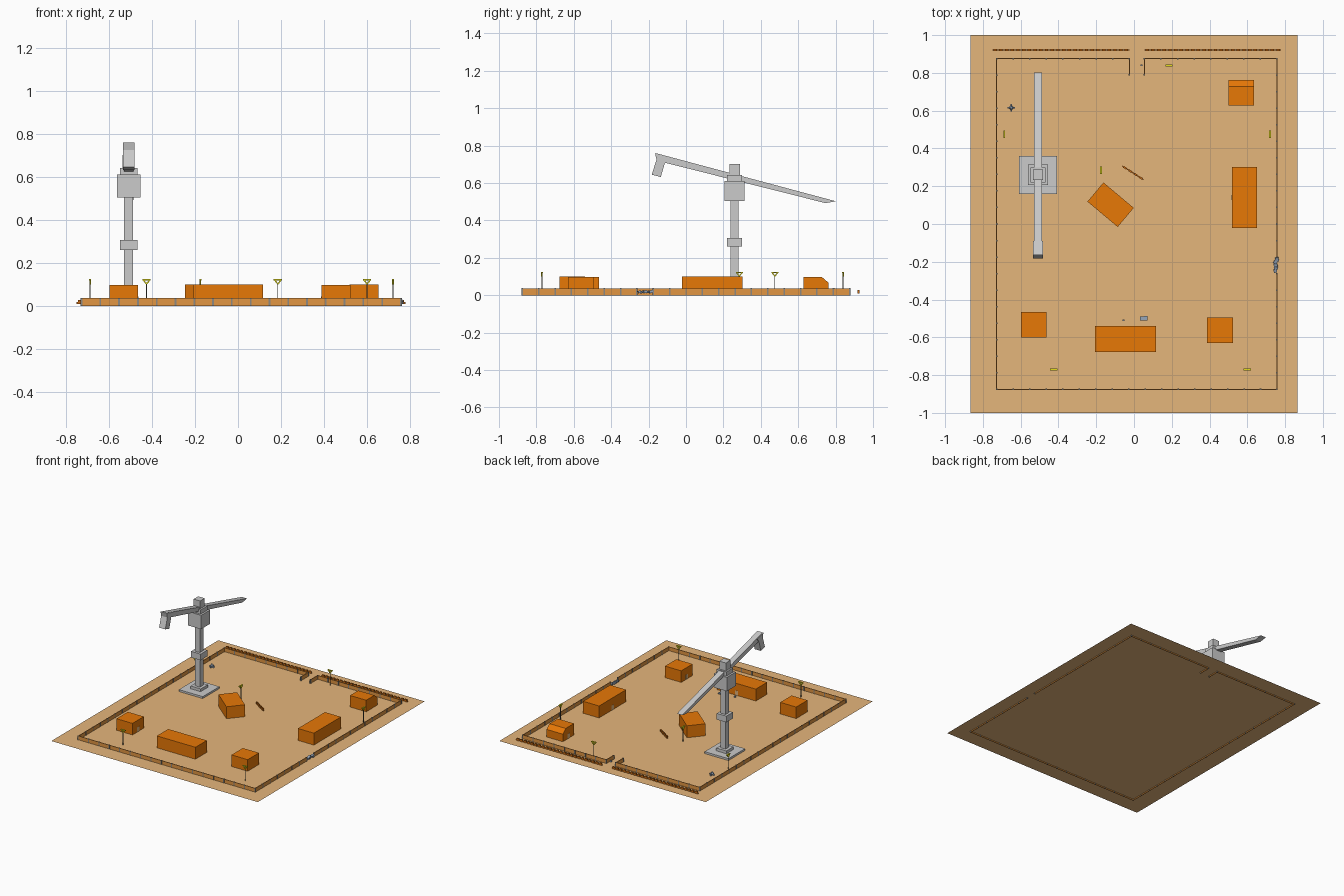
import bpy, bmesh, math, random
from mathutils import Matrix, Vector

if "Cube" in bpy.data.objects:
    bpy.data.objects.remove(bpy.data.objects["Cube"])

random.seed(4)
G = 0.008       # ground level
B = G + 0.0015  # underside of parts resting on the ground


def material(name, r, g, b):
    lin = [((c / 255 + 0.055) / 1.055) ** 2.4 for c in (r, g, b)]
    m = bpy.data.materials.new(name)
    m.diffuse_color = (*lin, 1)
    m.use_nodes = True
    m.node_tree.nodes["Principled BSDF"].inputs["Base Color"].default_value = m.diffuse_color
    return m


SAND = material("sand", 229, 182, 123)
ORANGE = material("orange_building", 231, 120, 6)
WALL = material("wall_tan", 226, 150, 66)
GREY = material("crane_grey", 203, 203, 203)
POST = material("post_grey", 140, 137, 130)
BROWN = material("stake_brown", 200, 106, 18)
DARK = material("pole_grey", 105, 105, 92)
YELLOW = material("lamp_yellow", 240, 232, 30)
STEEL = material("blue_grey", 150, 166, 186)


def finish(bm, name, mat):
    bmesh.ops.recalc_face_normals(bm, faces=bm.faces)
    me = bpy.data.meshes.new(name)
    bm.to_mesh(me)
    bm.free()
    me.materials.append(mat)
    ob = bpy.data.objects.new(name, me)
    bpy.context.collection.objects.link(ob)
    return ob


def add_box(bm, lo, hi, mat=Matrix.Identity(4)):
    lo, hi = Vector(lo), Vector(hi)
    m = mat @ Matrix.Translation((lo + hi) / 2) @ Matrix.Diagonal((*(hi - lo), 1))
    bmesh.ops.create_cube(bm, size=1, matrix=m)


def box(name, lo, hi, mat):
    bm = bmesh.new()
    add_box(bm, lo, hi)
    return finish(bm, name, mat)


def prism_x(name, profile, x, half, mat):
    """Extrude a y,z profile along x."""
    bm = bmesh.new()
    f = bm.faces.new([bm.verts.new((x - half, y, z)) for y, z in profile])
    r = bmesh.ops.extrude_face_region(bm, geom=[f])
    vs = [v for v in r["geom"] if isinstance(v, bmesh.types.BMVert)]
    bmesh.ops.translate(bm, verts=vs, vec=(2 * half, 0, 0))
    bm.faces.new(list(f.verts)) if not f.is_valid else None
    return finish(bm, name, mat)


def frame(x, y, angle=0):
    return Matrix.Translation((x, y, 0)) @ Matrix.Rotation(angle, 4, "Z")


def line_frame(a, b):
    d = Vector(b) - Vector(a)
    return d.length, frame(a[0], a[1], math.atan2(d.y, d.x))


# ground: one thin sheet
bm = bmesh.new()
bmesh.ops.create_grid(bm, x_segments=1, y_segments=1, size=1,
                      matrix=Matrix.Translation((0, 0, G)) @ Matrix.Diagonal((0.866, 1, 1, 1)))
finish(bm, "ground", SAND)


# perimeter walls: panels with grey posts between them
def wall(name, a, b, count, skip=()):
    length, m = line_frame(a, b)
    step = length / count
    panels, posts = bmesh.new(), bmesh.new()
    for i in range(count):
        if i not in skip:
            add_box(panels, (i * step, -0.0025, 0), ((i + 1) * step, 0.0025, 0.037), m)
    for i in range(count + 1):
        add_box(posts, (i * step - 0.004, -0.004, 0), (i * step + 0.004, 0.004, 0.038), m)
    finish(panels, name + "_panels", WALL)
    finish(posts, name + "_posts", POST)


L, R, Y, GL, GR = -0.727, 0.757, 0.875, -0.025, 0.055
wall("front_wall", (L, -Y), (R, -Y), 17)
wall("left_wall", (L, -Y), (L, Y), 20)
wall("right_wall", (R, -Y), (R, Y), 20, skip=(7,))  # breached panel
wall("back_wall_left", (L, Y), (GL, Y), 8)
wall("back_wall_right", (GR, Y), (R, Y), 8)
wall("gate_return_left", (GL, Y), (GL, 0.79), 1)
wall("gate_return_right", (GR, Y), (GR, 0.79), 1)


# stake barricades
def barricade(name, a, b):
    length, m = line_frame(a, b)
    n = round(length / 0.03)
    bm = bmesh.new()
    add_box(bm, (0, -0.003, 0.01), (length, 0.003, 0.018), m)
    for i in range(n):
        x = (i + 0.5) * length / n
        add_box(bm, (x - 0.009, -0.005, B), (x + 0.009, 0.005, 0.027), m)
    finish(bm, name, BROWN)


barricade("barricade_left", (-0.75, 0.922), (-0.025, 0.922))
barricade("barricade_right", (0.055, 0.922), (0.778, 0.922))
barricade("barricade_middle", (-0.062, 0.307), (0.05, 0.235))


# buildings with small doorways
def building(name, x, y, sx, sy, h, angle=0, door=None):
    m = frame(x, y, angle)
    bm = bmesh.new()
    add_box(bm, (-sx / 2, -sy / 2, B), (sx / 2, sy / 2, h), m)
    finish(bm, name, ORANGE)
    if door:
        dx, dy = door
        cx, cy = dx * sx / 2, dy * sy / 2
        hx, hy = (0.001, 0.014) if dx else (0.014, 0.001)
        bm = bmesh.new()
        add_box(bm, (cx - hx, cy - hy, B), (cx + hx, cy + hy, 0.045), m)
        finish(bm, name + "_door", SAND)


building("right_hall", 0.585, 0.14, 0.134, 0.324, 0.1, door=(-1, 0))
building("centre_hut", -0.124, 0.102, 0.209, 0.132, 0.1, math.radians(-40))
building("left_hut", -0.531, -0.534, 0.134, 0.136, 0.097, door=(1, 0))
building("front_hall", -0.045, -0.609, 0.324, 0.136, 0.1, door=(0, 1))
building("right_hut", 0.455, -0.563, 0.136, 0.136, 0.097, door=(-1, 0))
prism_x("gate_hut", [(0.628, B), (0.762, B), (0.762, 0.067), (0.727, 0.097), (0.628, 0.097)],
        0.568, 0.068, ORANGE)
box("gate_hut_door", (0.499, 0.68, B), (0.501, 0.708, 0.045), SAND)

# crane tower: stacked square sections
CX, CY = -0.508, 0.26
for name, w, z0, z1 in [("crane_slab", 0.2, B, 0.024), ("crane_foot", 0.085, 0.024, 0.045),
                        ("crane_mast", 0.042, 0.045, 0.505), ("crane_collar", 0.08, 0.26, 0.307),
                        ("crane_cab", 0.108, 0.505, 0.61), ("crane_turntable", 0.08, 0.61, 0.642),
                        ("crane_cap", 0.055, 0.642, 0.702)]:
    box(name, (CX - w / 2, CY - w / 2, z0), (CX + w / 2, CY + w / 2, z1), GREY)
# crane jib and its hanging counterweight
prism_x("crane_jib", [(-0.162, 0.76), (0.803, 0.502), (0.745, 0.493), (-0.15, 0.718)], CX, 0.022, GREY)
prism_x("crane_counterweight", [(-0.165, 0.759), (-0.09, 0.739), (-0.112, 0.71), (-0.135, 0.632),
                                (-0.183, 0.645), (-0.158, 0.725)], CX, 0.026, GREY)

# lamp posts with V-shaped yellow heads
for i, (x, y, turn) in enumerate([(-0.687, 0.475, 1), (-0.175, 0.285, 1), (0.72, 0.475, 1),
                                  (-0.425, -0.77, 0), (0.185, 0.84, 0), (0.6, -0.77, 0)]):
    m = frame(x, y, turn * math.pi / 2)
    bm = bmesh.new()
    add_box(bm, (-0.002, -0.002, B), (0.002, 0.002, 0.106), m)
    finish(bm, f"lamp_pole_{i}", DARK)
    bm = bmesh.new()
    add_box(bm, (-0.019, -0.005, 0.119), (0.019, 0.005, 0.125), m)
    for s in (-1, 1):
        arm = m @ Matrix.Translation((0, 0, 0.102)) @ Matrix.Rotation(s * math.radians(38), 4, "Y")
        add_box(bm, (-0.003, -0.004, 0), (0.003, 0.004, 0.024), arm)
    finish(bm, f"lamp_head_{i}", YELLOW)

# small walker: body on four splayed legs
bm = bmesh.new()
bmesh.ops.create_cone(bm, cap_ends=True, segments=4, radius1=0.014, radius2=0.006, depth=0.016,
                      matrix=Matrix.Translation((-0.65, 0.615, 0.026)))
for k in range(4):
    add_box(bm, (0.006, -0.004, B), (0.019, 0.004, 0.02), frame(-0.65, 0.615, k * math.pi / 2))
finish(bm, "walker", STEEL)

# cart and loose crates
bm = bmesh.new()
add_box(bm, (0.032, -0.51, B), (0.052, -0.49, 0.024))
add_box(bm, (0.052, -0.512, B), (0.072, -0.488, 0.018))
finish(bm, "cart", STEEL)
box("crate_front", (-0.06, -0.514, B), (-0.05, -0.506, 0.02), STEEL)
box("crate_gate", (0.035, 0.836, B), (0.045, 0.844, 0.02), STEEL)

# rubble filling the wall breach
bm = bmesh.new()
for k in range(5):
    s = random.uniform(0.008, 0.01)
    add_box(bm, (-s, -s, 0), (s, s, s * 1.5),
            Matrix.Translation((R - 0.004 + random.uniform(-0.006, 0.006), -0.247 + k * 0.0155, 0.012))
            @ Matrix.Rotation(random.uniform(0.1, 0.4), 4, "X")
            @ Matrix.Rotation(random.random(), 4, "Z"))
finish(bm, "breach_rubble", STEEL)
